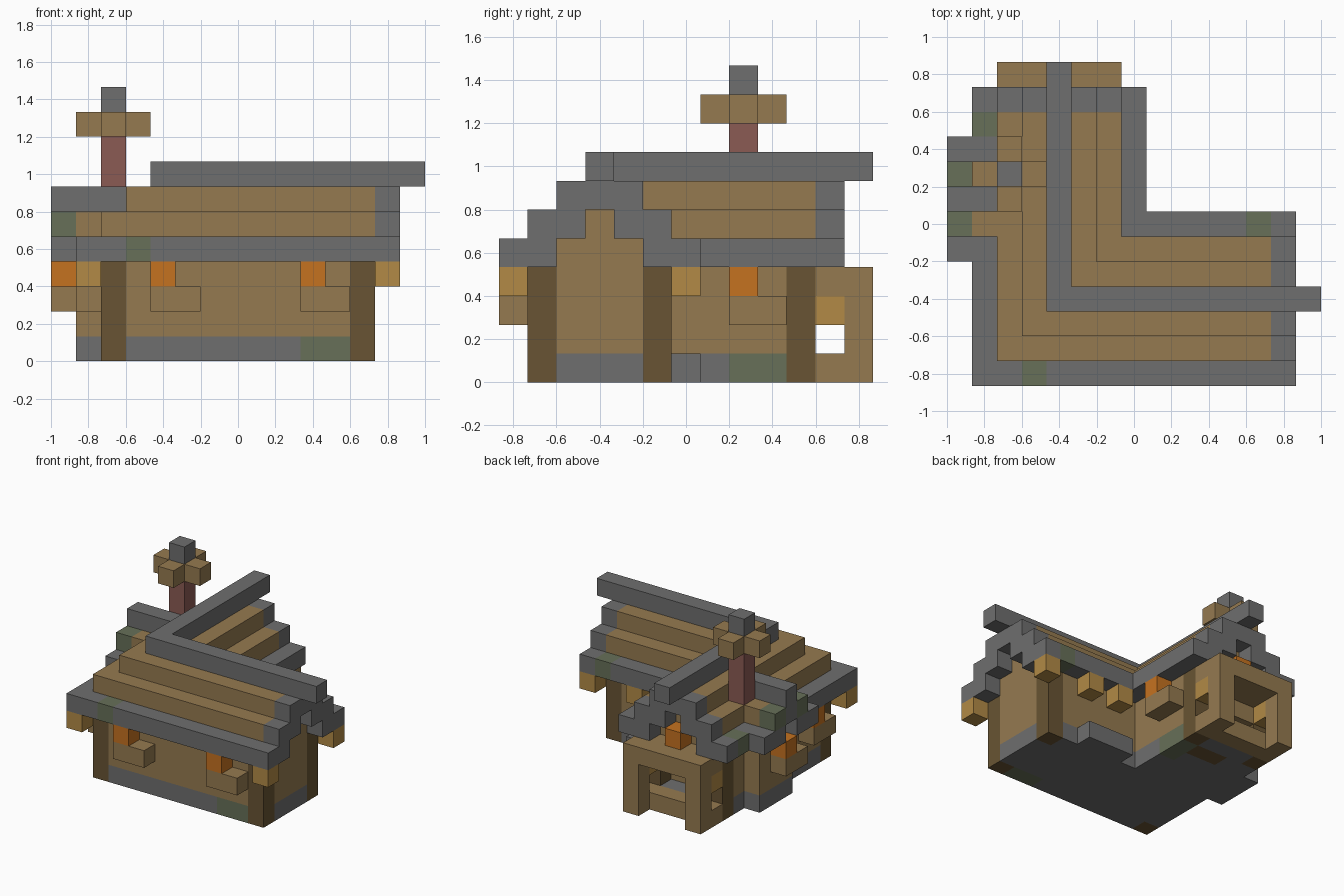
import bpy
import bmesh
from mathutils import Vector

if "Cube" in bpy.data.objects:
    bpy.data.objects.remove(bpy.data.objects["Cube"], do_unlink=True)

# Block size, and block counts of the whole model along x and y
U = 2 / 15
NX, NY = 15, 13

PALETTE = {
    "stone grey": "6e6e6e",
    "mossy stone": "677058",
    "plank brown": "957a50",
    "dark timber": "685433",
    "lamp yellow": "b28a46",
    "window orange": "c57220",
    "chimney brick": "8b5b54",
}


def linear(code):
    values = [int(code[n:n + 2], 16) / 255 for n in (0, 2, 4)]
    return [v / 12.92 if v < 0.04 else ((v + 0.055) / 1.055) ** 2.4 for v in values] + [1]


materials = {}
for name, code in PALETTE.items():
    mat = bpy.data.materials.new(name)
    mat.use_nodes = True
    mat.diffuse_color = linear(code)
    bsdf = mat.node_tree.nodes["Principled BSDF"]
    bsdf.inputs["Base Color"].default_value = linear(code)
    bsdf.inputs["Roughness"].default_value = 1
    materials[name] = mat

STONE, MOSS, PLANK, TIMBER, LAMP, GLOW, BRICK = PALETTE

# Occupied blocks: position -> (part, colour)
grid = {}


def cells(x, y, z):
    """Blocks in a box; each axis is one index or an inclusive (first, last) pair."""
    spans = [(a, a) if isinstance(a, int) else a for a in (x, y, z)]
    (x0, x1), (y0, y1), (z0, z1) = spans
    return [(i, j, k) for i in range(x0, x1 + 1)
            for j in range(y0, y1 + 1) for k in range(z0, z1 + 1)]


def fill(part, colour, x, y, z):
    for c in cells(x, y, z):
        grid[c] = (part, colour)


def carve(x, y, z):
    for c in cells(x, y, z):
        grid.pop(c, None)


def recolour(colour, x, y, z):
    for c in cells(x, y, z):
        if c in grid:
            grid[c] = (grid[c][0], colour)


# Stone base and plank walls of the two wings and the side bay
for x, y in (((2, 12), (1, 5)), ((2, 6), (1, 10)), (1, (6, 8))):
    fill("stone_base", STONE, x, y, 0)
    fill("walls", PLANK, x, y, (1, 3))
fill("back_step", STONE, (8, 10), 6, 0)
recolour(MOSS, (10, 11), 1, 0)
recolour(MOSS, 6, (8, 9), 0)
recolour(TIMBER, (4, 5), 9, 0)

# Corner posts
for x, y in ((2, 1), (12, 1), (12, 5), (6, 10), (2, 10)):
    fill("corner_posts", TIMBER, x, y, (0, 3))

# Stepped roof: each course is one block narrower on both sides
for n in range(3):
    colour = PLANK if n else STONE
    fill("roof", colour, (1 + n, 13), (n, 6 - n), 4 + n)
    fill("roof", colour, (1 + n, 7 - n), (n, 11), 4 + n)
    recolour(STONE, 13, (n, 6 - n), 4 + n)
    recolour(STONE, (1 + n, 7 - n), 11, 4 + n)
fill("ridge", STONE, (4, 14), 3, 7)
fill("ridge", STONE, 4, (3, 12), 7)

# Gable ends: hollow below the overhang, plank wall behind
for n in range(2):
    carve(13, (2 + n, 4 - n), 4 + n)
    fill("walls", PLANK, 12, (2 + n, 4 - n), 4 + n)
    carve((3 + n, 5 - n), 11, 4 + n)
    fill("walls", PLANK, (3 + n, 5 - n), 10, 4 + n)

# Side dormer over the bay
fill("dormer_roof", STONE, 0, (5, 9), 4)
carve(0, 7, 4)
fill("walls", PLANK, 1, 7, 4)
fill("dormer_roof", PLANK, 1, (6, 8), 5)
fill("dormer_roof", STONE, 0, 7, 5)
for y in (6, 8):
    fill("dormer_roof", MOSS, 0, y, 5)
fill("dormer_roof", STONE, (0, 2), 7, 6)

# Mossy roof blocks
for x, y in ((3, 0), (12, 6), (1, 10)):
    recolour(MOSS, x, y, 4)

# Chimney with crossed boards and a cap
fill("chimney", BRICK, 2, 8, (6, 8))
fill("chimney_boards", PLANK, (1, 3), 8, 9)
fill("chimney_boards", PLANK, 2, (7, 9), 9)
fill("chimney_cap", STONE, 2, 8, 10)

# Back porch: frame, side openings and a low recess in the house wall
fill("porch", PLANK, (2, 6), (11, 12), (0, 3))
carve((3, 5), 12, (0, 2))
carve((3, 5), 11, (1, 2))
for x in (2, 6):
    carve(x, 11, 1)
    recolour(LAMP, x, 11, 2)
carve((3, 5), 10, 1)

# Glowing windows with planter boxes below
for x, y, box_x, box_y in (
        (4, 0, (4, 5), 0), (10, 0, (10, 11), 0), (7, 8, 7, (8, 9)),
        (0, 7, 0, (6, 7)), (1, 3, 1, (2, 3))):
    fill("windows", GLOW, x, y, 3)
    fill("planters", PLANK, box_x, box_y, 2)
fill("windows", GLOW, 4, 11, 4)

# Lamps under the eaves
for x, y in ((1, 0), (13, 0), (13, 6), (10, 6), (8, 6)):
    fill("lamps", LAMP, x, y, 3)


def build(part):
    """Make one object from the exposed block faces of a part."""
    bm = bmesh.new()
    used = []
    for cell, (owner, colour) in grid.items():
        if owner != part:
            continue
        if colour not in used:
            used.append(colour)
        for axis in range(3):
            for side in (0, 1):
                near = list(cell)
                near[axis] += 2 * side - 1
                if tuple(near) in grid:
                    continue
                u, v = (axis + 1) % 3, (axis + 2) % 3
                corners = []
                for du, dv in ((0, 0), (1, 0), (1, 1), (0, 1)):
                    p = Vector(cell)
                    p[axis] += side
                    p[u] += du
                    p[v] += dv
                    p -= Vector((NX / 2, NY / 2, 0))
                    corners.append(bm.verts.new(p * U))
                if not side:
                    corners.reverse()
                bm.faces.new(corners).material_index = used.index(colour)
    bmesh.ops.remove_doubles(bm, verts=bm.verts[:], dist=U / 100)
    mesh = bpy.data.meshes.new(part)
    bm.to_mesh(mesh)
    bm.free()
    for colour in used:
        mesh.materials.append(materials[colour])
    bpy.context.collection.objects.link(bpy.data.objects.new(part, mesh))


for part in dict.fromkeys(owner for owner, _ in grid.values()):
    build(part)
